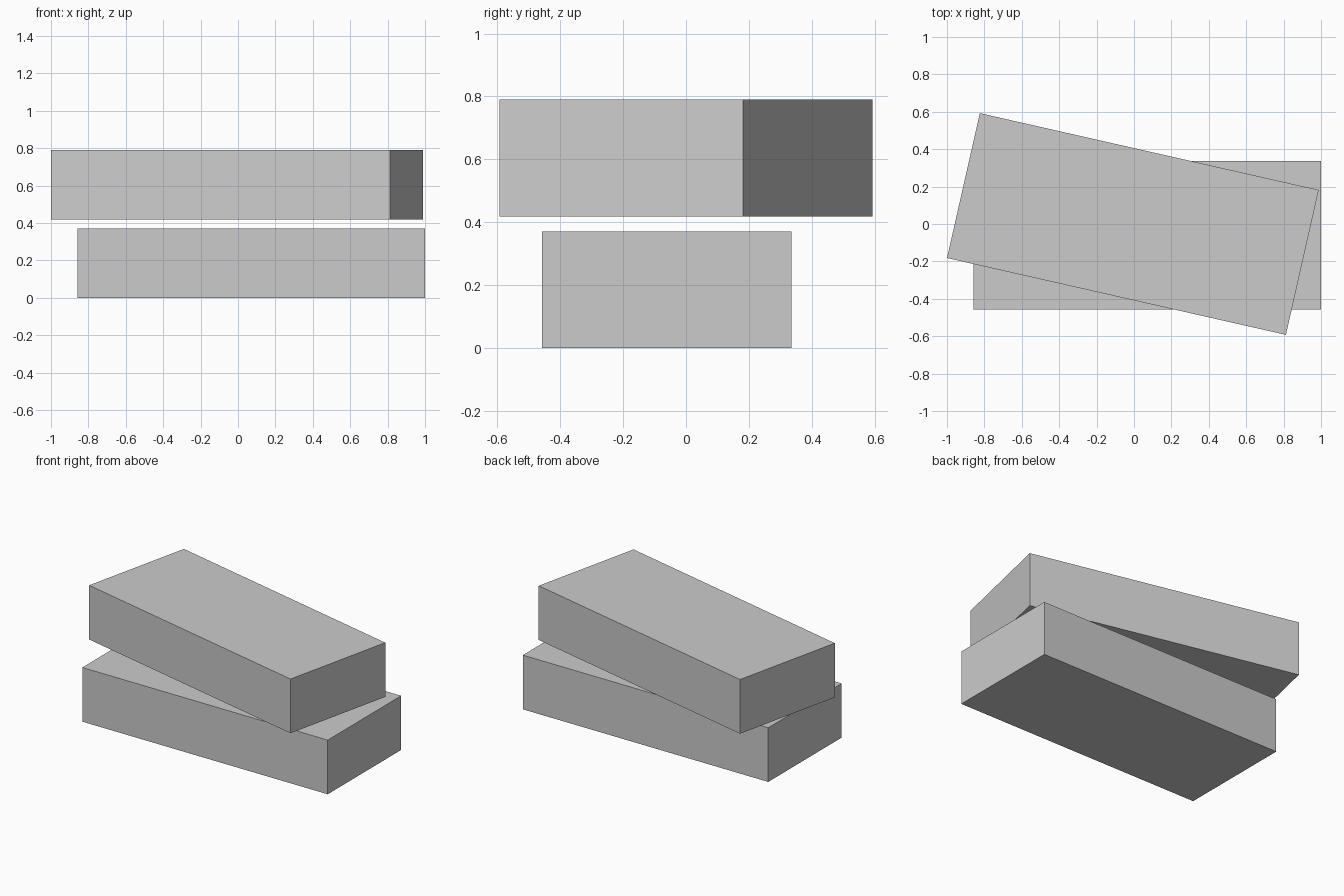
import bpy
from math import radians

if "Cube" in bpy.data.objects:
    bpy.data.objects.remove(bpy.data.objects["Cube"])

LENGTH, WIDTH, HEIGHT = 1.858, 0.794, 0.371


def slab(name, centre, turn=0.0):
    """Rectangular block, turned about its vertical axis."""
    bpy.ops.mesh.primitive_cube_add(size=1, location=centre)
    block = bpy.context.object
    block.name = name
    block.scale = (LENGTH, WIDTH, HEIGHT)
    block.rotation_euler.z = radians(turn)
    return block


# Lower block, square to the axes
slab("lower_block", (0.071, -0.061, HEIGHT / 2))

# Identical upper block, floating just above and twisted clockwise
slab("upper_block", (-0.006, 0.0, 0.419 + HEIGHT / 2), turn=-12.77)
